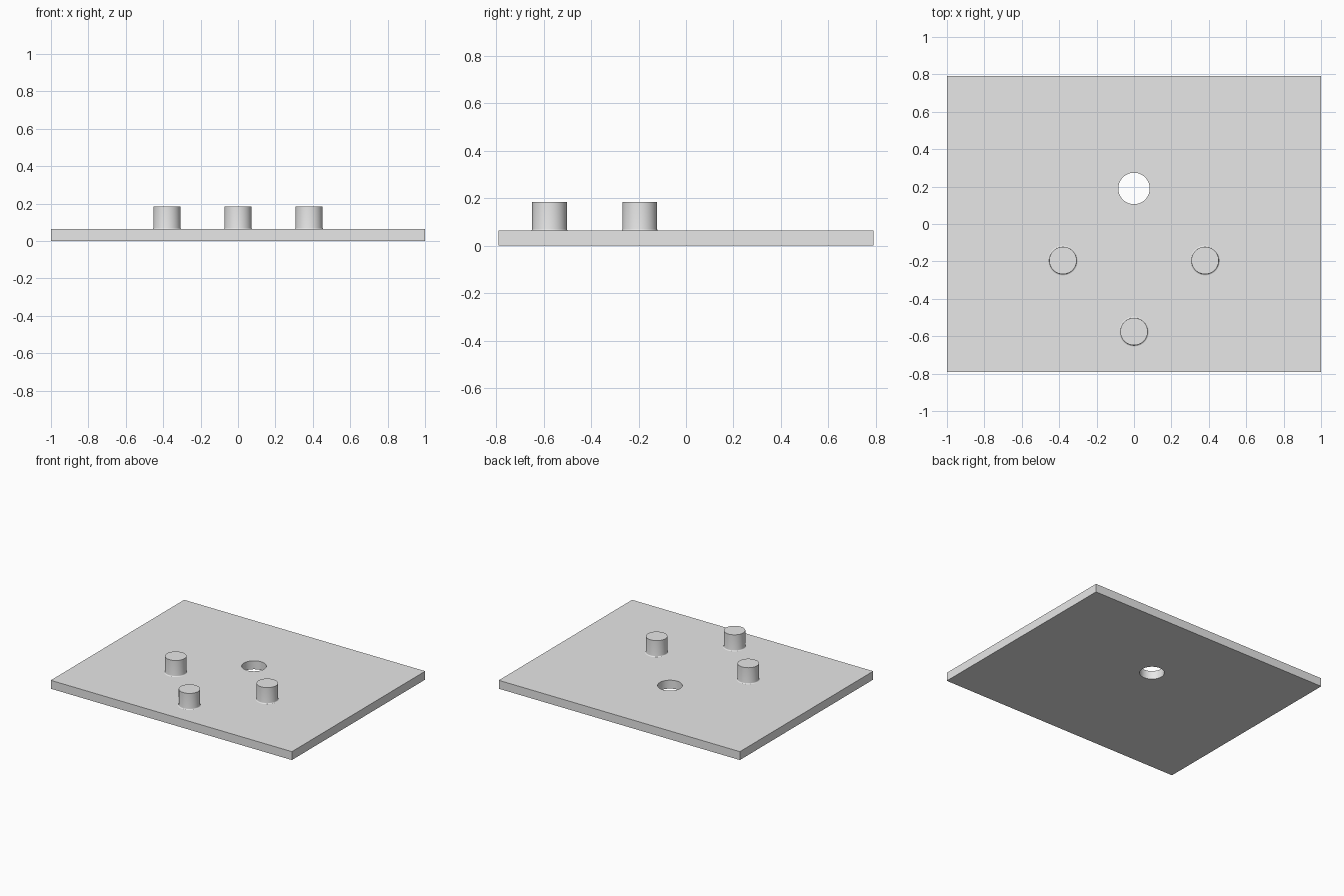
import bpy, bmesh, math
from mathutils import Matrix, Vector

cube = bpy.data.objects.get("Cube")
if cube:
    bpy.data.objects.remove(cube, do_unlink=True)

PLATE_TOP = 0.063
PEG_TOP = 0.184
PEG_R = 0.073
FILLET = 0.007
SEGMENTS = 64

grey = bpy.data.materials.new("light grey")
grey.use_nodes = True
colour = (0.8, 0.8, 0.8, 1)
grey.diffuse_color = colour
grey.node_tree.nodes["Principled BSDF"].inputs["Base Color"].default_value = colour


def make_object(name, bm, location=(0, 0, 0)):
    bmesh.ops.recalc_face_normals(bm, faces=bm.faces)
    mesh = bpy.data.meshes.new(name)
    bm.to_mesh(mesh)
    bm.free()
    mesh.materials.append(grey)
    obj = bpy.data.objects.new(name, mesh)
    obj.location = location
    bpy.context.collection.objects.link(obj)
    return obj


def shade(obj):
    bpy.ops.object.select_all(action="DESELECT")
    obj.select_set(True)
    bpy.context.view_layer.objects.active = obj
    bpy.ops.object.shade_smooth_by_angle(angle=math.radians(30))


# Flat base plate
bm = bmesh.new()
bmesh.ops.create_cube(bm, size=1, matrix=Matrix.Translation((0, 0, PLATE_TOP / 2))
                      @ Matrix.Diagonal((2, 1.58, PLATE_TOP, 1)))
plate = make_object("base_plate", bm)

# Round through hole
bm = bmesh.new()
bmesh.ops.create_cone(bm, cap_ends=True, segments=SEGMENTS, radius1=0.084, radius2=0.084, depth=0.3)
cutter = make_object("hole_cutter", bm, (0, 0.19, 0))
cutter.hide_render = True
bpy.context.view_layer.objects.active = plate
cut = plate.modifiers.new("hole", "BOOLEAN")
cut.operation = "DIFFERENCE"
cut.solver = "EXACT"
cut.object = cutter
bpy.ops.object.modifier_apply(modifier=cut.name)
bpy.data.objects.remove(cutter, do_unlink=True)
shade(plate)


# Pegs, each a turned profile with a small fillet at its foot
def make_peg(name, x, y):
    steps = 4
    outline = [(PEG_R + FILLET * (1 - math.sin(a)), PLATE_TOP + FILLET * (1 - math.cos(a)))
               for a in (math.pi / 2 * i / steps for i in range(steps + 1))]
    outline.append((PEG_R, PEG_TOP))
    outline.append((0, PEG_TOP))
    bm = bmesh.new()
    verts = [bm.verts.new((r, 0, z)) for r, z in outline]
    edges = [bm.edges.new(pair) for pair in zip(verts, verts[1:])]
    bmesh.ops.spin(bm, geom=verts + edges, cent=(0, 0, 0), axis=Vector((0, 0, 1)),
                   angle=math.tau, steps=SEGMENTS)
    bmesh.ops.remove_doubles(bm, verts=bm.verts, dist=0.0001)
    shade(make_object(name, bm, (x, y, 0)))


make_peg("right_peg", -0.38, -0.195)
make_peg("left_peg", 0.38, -0.195)
make_peg("front_peg", 0, -0.575)
